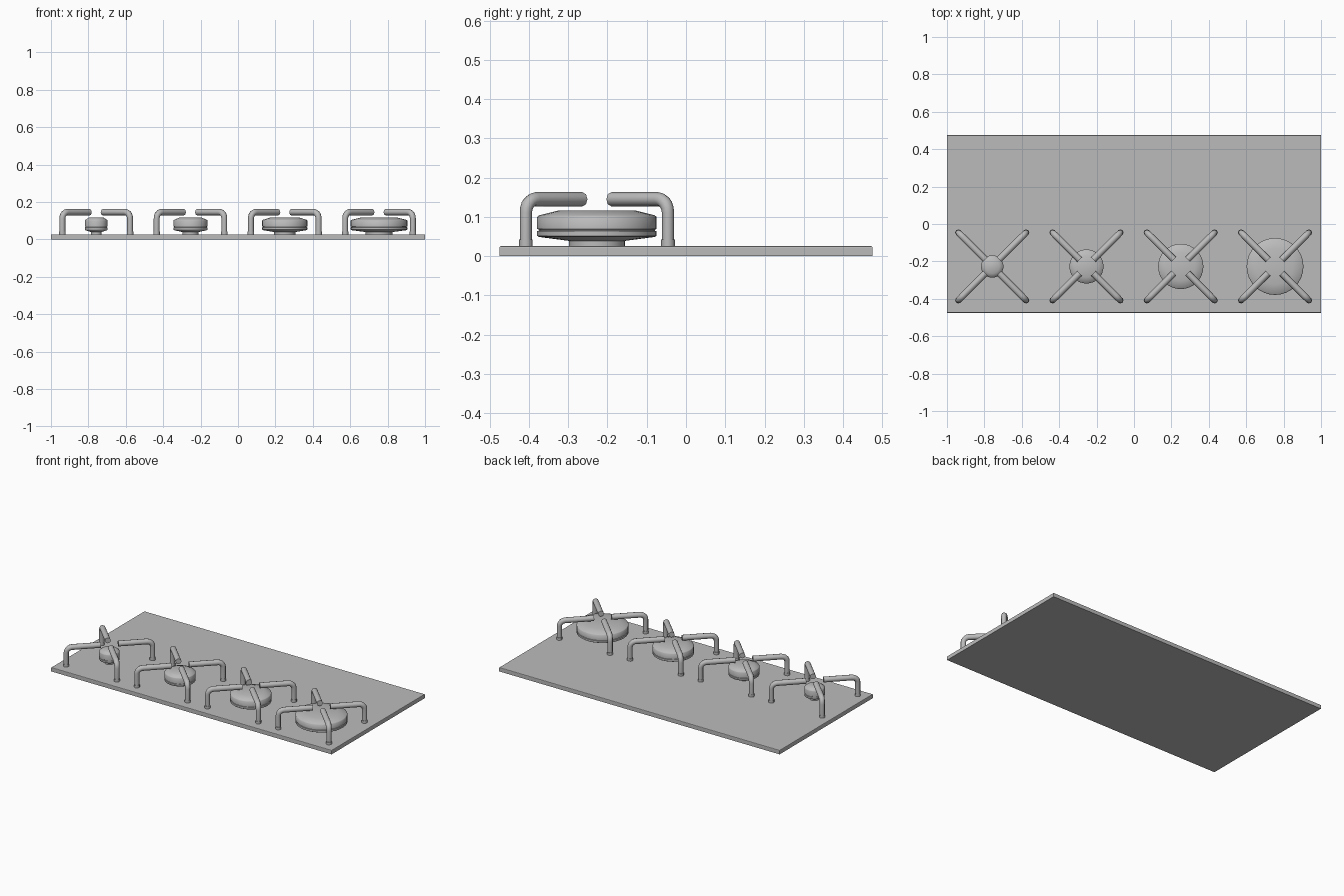
import bpy, bmesh, math
from mathutils import Vector

old = bpy.data.objects.get("Cube")
if old:
    bpy.data.objects.remove(old, do_unlink=True)

GREY = (0.5, 0.5, 0.5, 1)
steel = bpy.data.materials.new("grey_steel")
steel.use_nodes = True
steel.diffuse_color = GREY
steel.node_tree.nodes["Principled BSDF"].inputs["Base Color"].default_value = GREY

PLATE_TOP = 0.026
BURNER_Y = -0.227
BURNERS = [(-0.758, 0.06), (-0.254, 0.091), (0.25, 0.121), (0.754, 0.152)]


def finish(name, bm, smooth=True):
    bmesh.ops.recalc_face_normals(bm, faces=bm.faces)
    mesh = bpy.data.meshes.new(name)
    bm.to_mesh(mesh)
    bm.free()
    obj = bpy.data.objects.new(name, mesh)
    bpy.context.collection.objects.link(obj)
    mesh.materials.append(steel)
    if smooth:
        bpy.ops.object.select_all(action='DESELECT')
        obj.select_set(True)
        bpy.context.view_layer.objects.active = obj
        bpy.ops.object.shade_smooth_by_angle(angle=math.radians(50))
    return obj


def loft(bm, rings):
    """Skin a list of equal vertex rings and cap both ends."""
    loops = [[bm.verts.new(p) for p in ring] for ring in rings]
    n = len(loops[0])
    for a, b in zip(loops, loops[1:]):
        for i in range(n):
            j = (i + 1) % n
            bm.faces.new((a[i], a[j], b[j], b[i]))
    bm.faces.new(loops[0][::-1])
    bm.faces.new(loops[-1])


def circle(centre, u, v, radius, sides):
    steps = [2 * math.pi * i / sides for i in range(sides)]
    return [centre + u * radius * math.cos(a) + v * radius * math.sin(a) for a in steps]


X, Y, Z = Vector((1, 0, 0)), Vector((0, 1, 0)), Vector((0, 0, 1))

# Hob plate with a softened rim
bm = bmesh.new()
bmesh.ops.create_cube(bm, size=1)
for v in bm.verts:
    v.co = Vector((v.co.x * 2, v.co.y * 0.95, (v.co.z + 0.5) * PLATE_TOP))
rim = [e for e in bm.edges if all(v.co.z > 0.01 for v in e.verts)]
bmesh.ops.bevel(bm, geom=rim, offset=0.004, segments=2, profile=0.5, affect='EDGES')
finish("hob_plate", bm, smooth=False)

# Burner profile: share of the radius, height
PROFILE = [(0.47, 0.024), (0.47, 0.039), (0.97, 0.049), (1, 0.052), (1, 0.064),
           (0.97, 0.065), (0.97, 0.068), (1, 0.069), (1, 0.1), (0.97, 0.104),
           (0.63, 0.117)]


def burner(name, x, radius):
    bm = bmesh.new()
    loft(bm, [circle(Vector((x, BURNER_Y, z)), X, Y, radius * share, 32)
              for share, z in PROFILE])
    finish(name, bm)


# Pan support arm: a foot collar, an upright, a bend and a flat-cut bar
LEG, BEND, BAR_Z, TIP = 0.256, 0.034, 0.145, 0.052


def support_arm(name, x, angle):
    out = Vector((math.cos(angle), math.sin(angle), 0))
    side = Z.cross(out)
    centre = Vector((x, BURNER_Y, 0))
    bm = bmesh.new()

    def ring(r, z, tilt, radius):
        u = out * math.cos(tilt) + Z * math.sin(tilt)
        return circle(centre + out * r + Z * z, u, side, radius, 8)

    loft(bm, [ring(LEG, 0.024, 0, 0.0175), ring(LEG, 0.042, 0, 0.0175)])
    rings = [ring(LEG, 0.04, 0, 0.0155)]
    for k in range(6):
        t = k / 5 * math.pi / 2
        rings.append(ring(LEG - BEND + BEND * math.cos(t),
                          BAR_Z - BEND + BEND * math.sin(t), t, 0.0155 + 0.0005 * k))
    rings.append(ring(TIP, BAR_Z, math.pi / 2, 0.018))
    loft(bm, rings)
    finish(name, bm)


for n, (x, radius) in enumerate(BURNERS, 1):
    burner(f"burner_{n}", x, radius)
    for k in range(4):
        support_arm(f"support_arm_{n}_{k + 1}", x, math.pi / 4 + k * math.pi / 2)
